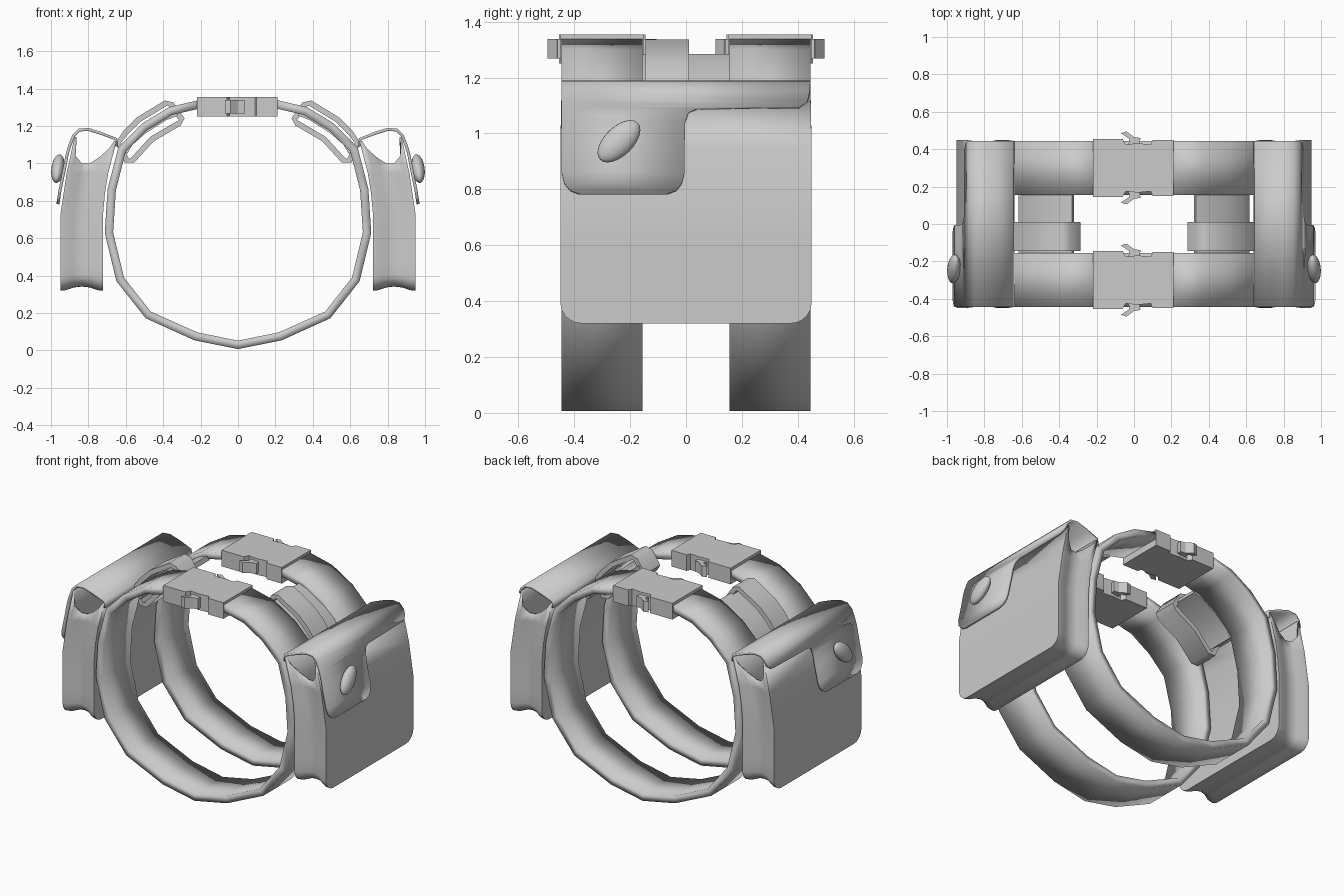
import bpy, bmesh, math
from mathutils import Vector

if "Cube" in bpy.data.objects:
    bpy.data.objects.remove(bpy.data.objects["Cube"])

grey = bpy.data.materials.new("fabric_grey")
grey.diffuse_color = (0.6, 0.6, 0.6, 1)
grey.use_nodes = True
grey.node_tree.nodes["Principled BSDF"].inputs["Base Color"].default_value = grey.diffuse_color


def finish(name, verts, faces, angle=None, solid=0):
    me = bpy.data.meshes.new(name)
    me.from_pydata(verts, [], faces)
    bm = bmesh.new()
    bm.from_mesh(me)
    bmesh.ops.remove_doubles(bm, verts=bm.verts, dist=1e-5)
    bmesh.ops.recalc_face_normals(bm, faces=bm.faces)
    bm.to_mesh(me)
    bm.free()
    me.materials.append(grey)
    ob = bpy.data.objects.new(name, me)
    bpy.context.collection.objects.link(ob)
    if solid:
        m = ob.modifiers.new("thickness", "SOLIDIFY")
        m.thickness, m.offset = solid, 0
    if angle is not None:
        bpy.ops.object.select_all(action="DESELECT")
        ob.select_set(True)
        bpy.context.view_layer.objects.active = ob
        if angle >= 180:
            bpy.ops.object.shade_smooth()
        else:
            bpy.ops.object.shade_smooth_by_angle(angle=math.radians(angle))
    return ob


def interp(table, z):
    """Piecewise linear lookup in (z, value) pairs."""
    for (z0, a), (z1, b) in zip(table, table[1:]):
        if z <= z1:
            return a + (b - a) * max(0, (z - z0) / (z1 - z0))
    return table[-1][1]


def band(name, path, y0, y1, thick, closed=False, angle=180):
    """Flat strap that follows an x-z centre line."""
    n, verts, faces = len(path), [], []
    for i, p in enumerate(path):
        a = path[i - 1] if closed or i else p
        b = path[(i + 1) % n] if closed or i < n - 1 else p
        t = (Vector(b) - Vector(a)).normalized() * thick / 2
        for s, y in ((1, y0), (1, y1), (-1, y1), (-1, y0)):
            verts.append((p[0] - s * t.y, y, p[1] + s * t.x))
    for i in range(n if closed else n - 1):
        j = (i + 1) % n
        for k in range(4):
            l = (k + 1) % 4
            faces.append((i * 4 + k, i * 4 + l, j * 4 + l, j * 4 + k))
    if not closed:
        faces += [(0, 1, 2, 3), tuple(n * 4 - 4 + k for k in range(4))]
    return finish(name, verts, faces, angle)


def plate(name, outline, yc, z0, z1):
    """Flat x-y outline extruded upward."""
    n = len(outline)
    verts = [(x, y + yc, z) for z in (z0, z1) for x, y in outline]
    faces = [tuple(range(n)), tuple(range(n, 2 * n))]
    faces += [(i, (i + 1) % n, (i + 1) % n + n, i + n) for i in range(n)]
    return finish(name, verts, faces)


# Straps with buckles
half = [(0.19, 1.32), (0.36, 1.28), (0.5, 1.195), (0.62, 1.075), (0.675, 0.86),
        (0.69, 0.63), (0.63, 0.38), (0.48, 0.19), (0.225, 0.075)]
ring = half + [(0, 0.03)] + [(-x, z) for x, z in reversed(half)]
edge = [(-0.22, 0.155), (-0.06, 0.155), (-0.045, 0.125), (0.02, 0.132),
        (0.09, 0.125), (0.1, 0.15), (0.21, 0.15)]
prong = [(-0.07, 0.185), (-0.04, 0.195), (0.0, 0.165), (0.035, 0.16),
         (0.03, 0.13), (-0.01, 0.115), (-0.03, 0.12), (-0.025, 0.155)]
for tag, s in (("front", -1), ("back", 1)):
    band(tag + "_strap", ring, s * 0.445, s * 0.155, 0.045)
    plate(tag + "_buckle", edge + [(x, -y) for x, y in reversed(edge)], s * 0.3, 1.25, 1.355)
    for side, m in (("outer", 1), ("inner", -1)):
        plate(f"{tag}_buckle_{side}_clip", [(x, m * y) for x, y in prong], s * 0.3, 1.268, 1.338)

# Pouch profiles: x position by height
back_x = [(0.325, 0.725), (0.73, 0.725), (0.9, 0.71), (1.12, 0.655)]
front_x = [(0.325, 0.945), (0.73, 0.945), (0.95, 0.912), (1.14, 0.868)]
stations = [(0, 0, 1.12), (0.1, 0.004, 1.08), (0.3, 0.025, 1.03), (0.5, 0.032, 1.0),
            (0.7, 0.025, 1.0), (0.9, 0.004, 1.04), (1, 0, 1.14)]


def pouch(tag, s):
    # Body: panels joined by a sunken gusset, open at the top
    verts, faces, rows = [], [], 12
    for t, inset, top in stations:
        side = [(0.445, z) for z in (top, 0.95, 0.84, 0.73, 0.6, 0.48)]
        side += [(0.375 + 0.07 * math.cos(a), 0.395 - 0.07 * math.sin(a))
                 for a in (math.pi / 2 * k / 5 for k in range(6))]
        for y, z in side:
            x = interp(back_x, z) * (1 - t) + interp(front_x, z) * t
            z += inset * 0.7 * max(0, (0.48 - z) / 0.155)
            verts += [(s * x, -(y - inset), z), (s * x, y - inset, z)]
    w, last = rows * 2, len(stations) - 1
    for i in range(last):
        for r in range(rows - 1):
            for k in (0, 1):
                a = i * w + r * 2 + k
                faces.append((a, a + 2, a + 2 + w, a + w))
        a = i * w + w - 2
        faces.append((a, a + 1, a + 1 + w, a + w))
    for i in (0, last):
        for r in range(rows - 1):
            a = i * w + r * 2
            faces.append((a, a + 1, a + 3, a + 2))
    finish(tag + "_pouch_body", verts, faces, 50, 0.012)

    # Lid: folded sheet that narrows into a closing tab (x, z, y from, y to)
    lid = [(0.648, 1.09, -0.445, 0.445), (0.653, 1.13, -0.445, 0.445),
           (0.73, 1.16, -0.445, 0.445), (0.8, 1.182, -0.445, 0.445),
           (0.85, 1.178, -0.445, 0.445), (0.878, 1.15, -0.445, 0.443),
           (0.892, 1.115, -0.445, 0.435), (0.9, 1.093, -0.445, 0.405),
           (0.902, 1.087, -0.445, 0.04), (0.906, 1.075, -0.445, 0.01),
           (0.915, 1.04, -0.445, -0.003), (0.93, 0.96, -0.445, -0.005),
           (0.951, 0.86, -0.445, -0.005), (0.957, 0.82, -0.435, -0.015),
           (0.961, 0.795, -0.415, -0.035), (0.963, 0.782, -0.38, -0.07)]
    verts = [(s * x, y, z) for x, z, a, b in lid for y in (a, b)]
    faces = [(i * 2, i * 2 + 1, i * 2 + 3, i * 2 + 2) for i in range(len(lid) - 1)]
    finish(tag + "_pouch_lid", verts, faces, 50, 0.016)

    # Toggle: slanted oval button on the tab
    bpy.ops.mesh.primitive_uv_sphere_add(segments=20, ring_count=12, radius=1)
    ob = bpy.context.object
    ob.name = tag + "_toggle"
    ob.scale = (0.035, 0.052, 0.095)
    ob.rotation_euler = (math.radians(-45), s * math.radians(-8), 0)
    ob.location = (s * 0.963, -0.24, 0.972)
    ob.data.materials.append(grey)
    bpy.ops.object.shade_smooth()

    # Bridge between the straps and the loop wrapped around it
    bridge = [(0.325, 1.27), (0.39, 1.245), (0.5, 1.175), (0.575, 1.11), (0.605, 1.06)]
    band(tag + "_bridge", [(s * x, z) for x, z in bridge], -0.16, 0.165, 0.03, angle=50)
    loop = [(0.64, 1.11), (0.6, 1.165), (0.53, 1.235), (0.385, 1.323), (0.355, 1.315),
            (0.3, 1.235), (0.315, 1.215), (0.46, 1.13), (0.565, 1.015), (0.595, 1.015)]
    band(tag + "_loop", [(s * x, z) for x, z in loop], -0.145, 0.01, 0.03, True, 50)


for tag, s in (("right", 1), ("left", -1)):
    pouch(tag, s)
